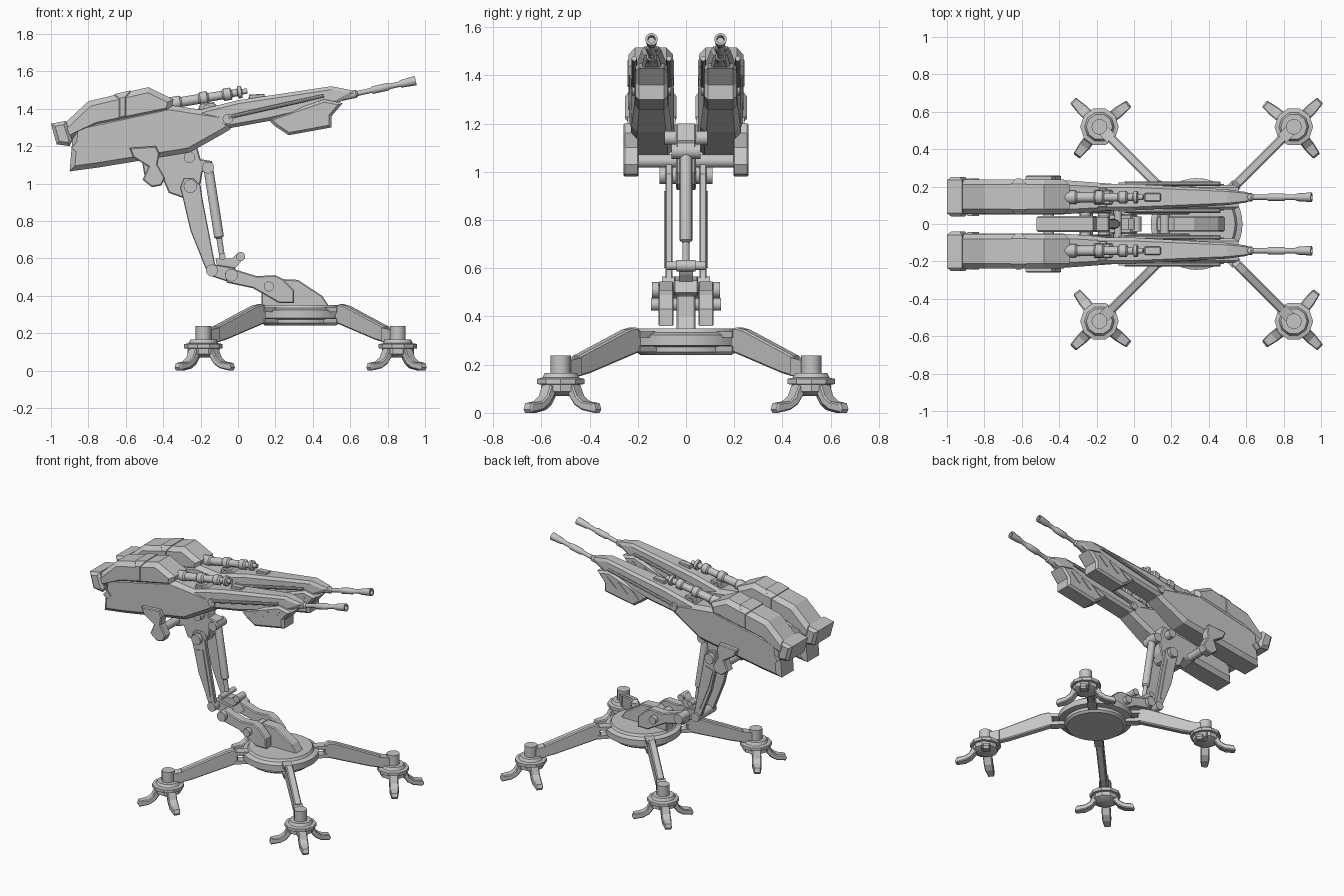
import bpy, bmesh, math
from mathutils import Vector, Matrix

gray = bpy.data.materials.new("gunmetal gray")
gray.diffuse_color = (0.56, 0.56, 0.56, 1)
GUN_Y = 0.143          # sideways offset of each gun
BASE_X = 0.335         # centre of the base


def finish(name, bm, mirror="", origin=(0, 0, 0), smooth=False):
    """Turn a bmesh into a named object, mirrored about its origin."""
    bmesh.ops.recalc_face_normals(bm, faces=bm.faces[:])
    me = bpy.data.meshes.new(name)
    bm.to_mesh(me)
    bm.free()
    me.materials.append(gray)
    ob = bpy.data.objects.new(name, me)
    ob.location = origin
    bpy.context.collection.objects.link(ob)
    if smooth:
        bpy.ops.object.select_all(action="DESELECT")
        ob.select_set(True)
        bpy.context.view_layer.objects.active = ob
        bpy.ops.object.shade_smooth_by_angle(angle=math.radians(35))
    if mirror:
        mod = ob.modifiers.new("mirror", "MIRROR")
        mod.use_axis = ("x" in mirror, "y" in mirror, False)
        mod.use_mirror_merge = False
    return ob


def add_prism(bm, pts, y, half, chamfer=0.0, width=None, matrix=None):
    """Extrude an x-z outline along y, with chamfered rims and optional taper."""
    old = set(bm.verts)
    a = [bm.verts.new((x, -half + chamfer, z)) for x, z in pts]
    b = [bm.verts.new((x, half - chamfer, z)) for x, z in pts]
    n = len(pts)
    for i in range(n):
        j = (i + 1) % n
        bm.faces.new((a[i], a[j], b[j], b[i]))
    caps = [bm.faces.new(a), bm.faces.new(b[::-1])]
    if chamfer:
        for cap in caps:
            cap.normal_update()
            side = -1 if cap.calc_center_median().y < 0 else 1
            bmesh.ops.inset_region(bm, faces=[cap], thickness=chamfer, use_even_offset=True)
            for v in cap.verts:
                v.co.y = side * half
    for v in [v for v in bm.verts if v not in old]:
        v.co.y = v.co.y * (width(v.co.x) if width else 1) + y
        if matrix:
            v.co = matrix @ v.co


def prism(name, pts, y=0, half=0.05, chamfer=0.0, mirror="", width=None):
    bm = bmesh.new()
    add_prism(bm, pts, y, half, chamfer, width)
    return finish(name, bm, mirror)


def lathe(name, a, b, stations, n=16, mirror="", origin=(0, 0, 0)):
    """Turned part from a to b; stations are (fraction, radius)."""
    a, b = Vector(a), Vector(b)
    q = (b - a).to_track_quat("Z", "Y")
    bm = bmesh.new()
    rings = []
    for t, r in stations:
        rings.append([bm.verts.new(a + (b - a) * t + q @ Vector(
            (r * math.cos(k * math.tau / n), r * math.sin(k * math.tau / n), 0))) for k in range(n)])
    for r0, r1 in zip(rings, rings[1:]):
        for k in range(n):
            bm.faces.new((r0[k], r0[(k + 1) % n], r1[(k + 1) % n], r1[k]))
    bm.faces.new(rings[0])
    bm.faces.new(rings[-1])
    return finish(name, bm, mirror, origin, True)


def rod(name, a, b, r, n=14, mirror="", origin=(0, 0, 0)):
    return lathe(name, a, b, [(0, r), (1, r)], n, mirror, origin)


def pin(name, x, z, r, half):
    """Cross pin through the centre plane."""
    return rod(name, (x, -half, z), (x, half, z), r)


# ---- base disc
lathe("base_disc", (BASE_X, 0, 0.24), (BASE_X, 0, 0.35),
      [(0, 0.19), (0.12, 0.205), (0.3, 0.205), (0.36, 0.245), (0.75, 0.245), (0.85, 0.215), (1, 0.205)], 40)

# ---- four legs with feet, mirrored around the base centre
diag = Matrix.Rotation(math.radians(45), 4, "Z")
leg = [(0.30, 0.25), (0.28, 0.27), (0.285, 0.34), (0.31, 0.355), (0.36, 0.345),
       (0.65, 0.235), (0.65, 0.15), (0.58, 0.165)]
bm = bmesh.new()
add_prism(bm, leg, 0, 0.024, 0.007, matrix=diag)
for z in (0.265, 0.325):   # hinge bars into the disc
    add_prism(bm, [(0.18, z - 0.012), (0.30, z - 0.012), (0.30, z + 0.012), (0.18, z + 0.012)],
              0, 0.03, matrix=diag)
add_prism(bm, [(0.64, 0.155), (0.64, 0.23), (0.72, 0.215), (0.72, 0.155)], 0, 0.03, matrix=diag)
finish("leg", bm, "xy", (BASE_X, 0, 0))

F = 0.735                  # radial distance of the foot
fx = F * math.sqrt(0.5)
at = (BASE_X, 0, 0)
lathe("foot_hub", (fx, fx, 0.07), (fx, fx, 0.165),
      [(0, 0.05), (0.2, 0.085), (0.5, 0.085), (0.52, 0.103), (0.75, 0.103), (0.8, 0.08), (1, 0.07)],
      10, "xy", at)
rod("foot_post", (fx, fx, 0.15), (fx, fx, 0.238), 0.042, 12, "xy", at)
toe = [(0.04, 0.12), (0.085, 0.115), (0.105, 0.07), (0.135, 0.048), (0.19, 0.04), (0.2, 0.015),
       (0.19, 0.0), (0.13, 0.012), (0.09, 0.035), (0.06, 0.075)]
bm = bmesh.new()
for ang in (-52, 45, 142):
    add_prism(bm, toe, 0, 0.03, 0.006, lambda x: 1 if x < 0.15 else 0.75,
              Matrix.Translation((fx, fx, 0)) @ Matrix.Rotation(math.radians(ang), 4, "Z"))
finish("foot_toes", bm, "xy", at)

# ---- pedestal and lower arms
prism("pedestal", [(0.125, 0.34), (0.125, 0.43), (0.215, 0.49), (0.32, 0.485), (0.45, 0.40), (0.49, 0.34)],
      0, 0.04, 0.006)
prism("lower_arm", [(-0.06, 0.47), (-0.07, 0.52), (-0.03, 0.545), (0.10, 0.505), (0.20, 0.51), (0.24, 0.49),
                    (0.30, 0.43), (0.30, 0.36), (0.22, 0.36), (0.16, 0.395), (0.08, 0.44)],
      0.083, 0.032, 0.006, "y")
pin("lower_arm_pin", 0.165, 0.45, 0.027, 0.145)
pin("elbow_pin", -0.035, 0.51, 0.034, 0.14)
prism("elbow_link", [(-0.16, 0.51), (-0.16, 0.56), (-0.11, 0.565), (-0.02, 0.55), (0.02, 0.50), (-0.04, 0.47)],
      0, 0.05, 0.005)
pin("knee_pin", -0.14, 0.535, 0.032, 0.1)
prism("actuator_mount", [(-0.11, 0.55), (-0.12, 0.60), (-0.03, 0.60), (0.0, 0.63), (0.035, 0.62),
                         (0.01, 0.575), (-0.02, 0.54)], 0, 0.03)
pin("mount_pin", 0.015, 0.61, 0.024, 0.04)
pin("actuator_foot_pin", -0.085, 0.61, 0.018, 0.08)

# ---- upper arm plates with raised rib, and the lifting actuator
prism("upper_arm", [(-0.31, 0.98), (-0.29, 1.03), (-0.24, 1.03), (-0.20, 0.99), (-0.19, 0.92), (-0.125, 0.58),
                    (-0.11, 0.53), (-0.14, 0.505), (-0.175, 0.55), (-0.255, 0.75), (-0.29, 0.90)],
      0.071, 0.014, 0.004, "y")
prism("upper_arm_rib", [(-0.275, 0.90), (-0.215, 0.92), (-0.155, 0.60), (-0.17, 0.60), (-0.24, 0.77)],
      0.086, 0.005, 0, "y")
lathe("actuator", (-0.16, 0, 1.09), (-0.085, 0, 0.61),
      [(0, 0.022), (0.03, 0.026), (0.78, 0.026), (0.8, 0.015), (1, 0.015)])
pin("actuator_top_pin", -0.16, 1.085, 0.032, 0.06)
pin("shoulder_pin", -0.255, 0.985, 0.036, 0.11)

# ---- neck and gun cradle
prism("neck", [(-0.52, 1.16), (-0.50, 1.04), (-0.46, 1.0), (-0.40, 1.02), (-0.37, 0.95), (-0.30, 0.925),
               (-0.23, 0.95), (-0.20, 1.0), (-0.19, 1.06), (-0.13, 1.09), (-0.14, 1.12), (-0.2, 1.13), (-0.22, 1.2)],
      0, 0.042, 0.006)
pin("neck_pin", -0.26, 1.14, 0.03, 0.09)
pin("cradle_bar", -0.455, 1.045, 0.028, 0.21)
prism("cradle_bracket", [(-0.58, 1.19), (-0.44, 1.20), (-0.42, 1.16), (-0.43, 1.10), (-0.39, 1.03), (-0.41, 0.99),
                         (-0.46, 0.98), (-0.51, 1.02), (-0.48, 1.09), (-0.56, 1.14)],
      0.228, 0.032, 0.006, "y")

# ---- twin gun bodies
prism("gun_body", [(-0.90, 1.065), (-0.75, 1.085), (-0.26, 1.165), (-0.09, 1.26), (-0.04, 1.29), (-0.04, 1.37),
                   (-0.30, 1.41), (-0.375, 1.42), (-0.74, 1.34), (-0.88, 1.31)],
      GUN_Y, 0.093, 0.026, "y", lambda x: 1 if x < -0.4 else max(0.72, 1 - (x + 0.4) * 0.8))
hood = [(-0.92, 1.22), (-0.95, 1.30), (-0.80, 1.44), (-0.48, 1.515), (-0.345, 1.45), (-0.36, 1.38), (-0.75, 1.30)]
prism("hood", hood, GUN_Y + 0.003, 0.093, 0.028, "y")
prism("hood_band", [(-0.66, 1.32), (-0.66, 1.478), (-0.575, 1.498), (-0.575, 1.34)],
      GUN_Y + 0.003, 0.096, 0.028, "y")
prism("rear_cap", [(-0.97, 1.21), (-1.0, 1.32), (-0.92, 1.335), (-0.885, 1.23), (-0.90, 1.20)],
      GUN_Y + 0.003, 0.106, 0.018, "y")
prism("rear_clamp", [(-0.89, 1.19), (-0.86, 1.225), (-0.83, 1.195), (-0.86, 1.165)], GUN_Y, 0.1, 0, "y")

# ---- barrel shrouds and front shields
prism("shroud", [(-0.22, 1.33), (-0.22, 1.39), (0.0, 1.445), (0.50, 1.52), (0.60, 1.50), (0.63, 1.485), (0.57, 1.45),
                 (0.49, 1.41), (0.17, 1.335), (-0.05, 1.295)],
      GUN_Y, 0.07, 0.018, "y", lambda x: 1 if x < 0.3 else max(0.35, 1 - (x - 0.3) * 2))
prism("front_shield", [(0.16, 1.345), (0.2, 1.305), (0.27, 1.258), (0.50, 1.30), (0.50, 1.36), (0.56, 1.43), (0.46, 1.45)],
      GUN_Y, 0.066, 0.014, "y")
bm = bmesh.new()
for i in range(3):         # slanted fins on the shield sides
    x = 0.22 + 0.09 * i
    z = 1.315 + 0.018 * i
    add_prism(bm, [(x, z), (x + 0.015, z), (x + 0.08, z + 0.06), (x + 0.065, z + 0.06)], GUN_Y, 0.071)
finish("shield_fins", bm, "y")
for side, label in ((1, "outer"), (-1, "inner")):
    y = GUN_Y + side * 0.072
    rod(label + "_side_rod", (-0.05, y, 1.355), (0.46, y, 1.47), 0.011, 10, "y")
rod("rod_clamp", (-0.055, GUN_Y - 0.08, 1.345), (-0.055, GUN_Y + 0.08, 1.345), 0.028, 12, "y")

# ---- main barrels
lathe("main_barrel", (0.45, GUN_Y, 1.44), (0.95, GUN_Y, 1.55),
      [(0, 0.022), (0.36, 0.022), (0.38, 0.014), (0.52, 0.014), (0.54, 0.021), (0.70, 0.021),
       (0.72, 0.015), (0.82, 0.015), (0.85, 0.021), (1, 0.026), (1, 0.016), (0.95, 0.014)], 14, "y")

# ---- upper secondary guns
lathe("upper_gun", (-0.40, GUN_Y, 1.42), (0.05, GUN_Y, 1.495),
      [(0, 0.036), (0.2, 0.036), (0.22, 0.027), (0.42, 0.027), (0.44, 0.036), (0.52, 0.036), (0.54, 0.024),
       (0.7, 0.024), (0.72, 0.034), (0.8, 0.034), (0.82, 0.02), (0.88, 0.02), (0.89, 0.034), (0.93, 0.034),
       (0.94, 0.015), (1, 0.015)], 14, "y")
prism("gun_bracket", [(-0.23, 1.36), (-0.20, 1.43), (-0.13, 1.435), (-0.08, 1.38)], GUN_Y, 0.04, 0.006, "y")
rod("bracket_pin", (-0.165, GUN_Y - 0.05, 1.40), (-0.165, GUN_Y + 0.05, 1.40), 0.022, 12, "y")
prism("sight_block", [(0.05, 1.43), (0.06, 1.475), (0.14, 1.48), (0.15, 1.44)], GUN_Y, 0.022, 0.004, "y")
